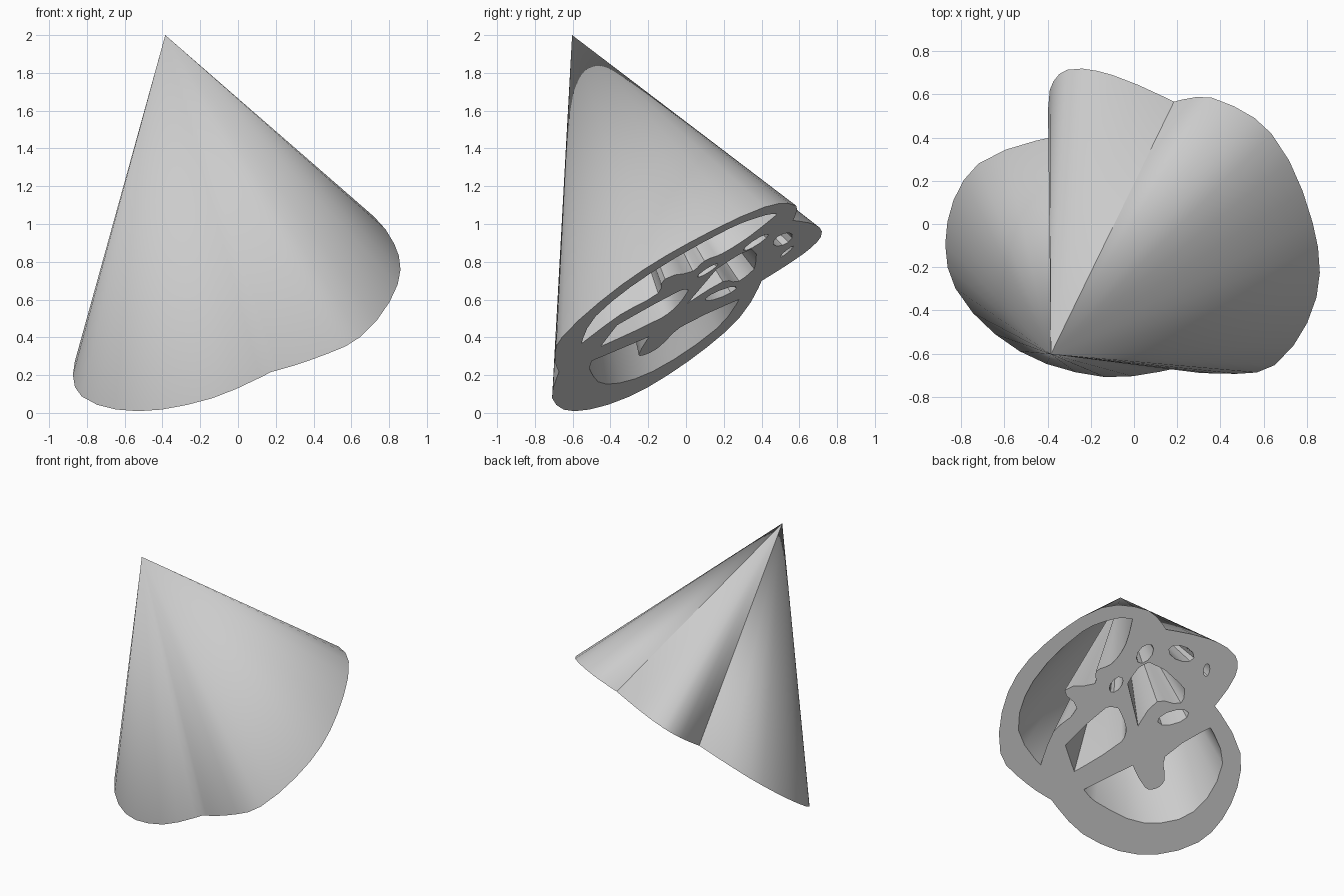
import bpy, bmesh, math
from mathutils import Vector
from mathutils.geometry import interpolate_bezier, tessellate_polygon

if "Cube" in bpy.data.objects:
    bpy.data.objects.remove(bpy.data.objects["Cube"])

APEX = Vector((-0.385, -0.603, 2.0))
STEPS = 3   # facets between neighbouring outline points


def on_base(p):
    """Lift a plan point onto the tilted base plane."""
    return Vector((p.x, p.y, 0.585 + 0.37 * p.x + 0.645 * p.y))


def from_sketch(p):
    """Turn a point in the base's slanted sketch axes into a plan point."""
    return Vector((-0.5688 * p.x - 0.4112 * p.y, 0.4026 * p.x - 0.4580 * p.y, 0))


def smooth_run(points):
    """Rounded curve through the points, without its last point."""
    pts = [Vector((x, y, 0)) for x, y in points]
    tangents = [Vector((0, 0, 0))]
    tangents += [(c - a).normalized() for a, c in zip(pts, pts[2:])] + [tangents[0]]
    out = []
    for i in range(len(pts) - 1):
        a, b = pts[i], pts[i + 1]
        reach = (b - a).length / 3
        out += interpolate_bezier(a, a + tangents[i] * reach, b - tangents[i + 1] * reach,
                                  b, STEPS + 1)[:-1]
    return [Vector((p[0], p[1], 0)) for p in out]


def outline(*runs):
    """Closed outline of rounded runs that meet at sharp corners."""
    loop = []
    for run, following in zip(runs, runs[1:] + runs[:1]):
        loop += smooth_run(run + [following[0]])
    return loop


def eyelet(u, v, long, short, degrees, sides=10):
    """Small oval opening in the sketch axes."""
    c, s = math.cos(math.radians(degrees)), math.sin(math.radians(degrees))
    loop = []
    for i in range(sides):
        t = math.tau * i / sides
        a, b = long * math.cos(t), short * math.sin(t)
        loop.append(Vector((u + a * c - b * s, v + a * s + b * c, 0)))
    return loop


# Three lobes of the rim, meeting at notches
small_lobe = [(-.39, .40), (-.39, .62), (-.31, .714), (-.10, .69)]
right_lobe = [(.185, .566), (.36, .585), (.637, .418), (.827, .007), (.845, -.34),
              (.65, -.654), (.383, -.693)]
left_lobe = [(.176, -.672), (-.134, -.709), (-.53, -.589), (-.827, -.298),
             (-.864, .01), (-.72, .28)]
rim = outline(small_lobe, right_lobe, left_lobe)

# Two crescent openings: a round outer edge and a wavy inner edge
first_crescent = outline(
    [(-.935, .385), (-1.145, .035), (-.985, -.445), (-.485, -.925), (-.14, -1.05)],
    [(.015, -1.04), (-.06, -.79), (-.205, -.60), (-.36, -.53), (-.375, -.41),
     (-.675, -.35), (-.56, -.17), (-.80, .06)])
second_crescent = outline(
    [(-.515, .635)],
    [(-.025, .405), (.095, .63), (.195, .64), (.285, .56), (.30, .325)],
    [(.755, .05), (.865, .405), (.565, .875), (.065, .975), (-.405, .755)])

# Two central gaps
lower_gap = outline([(-.605, .455)], [(-.685, .195), (-.27, -.17)],
                    [(-.15, -.16), (-.08, .03), (-.13, .17)])
upper_gap = outline([(-.05, -.40), (.165, -.61)], [(.51, -.34), (.47, -.20), (.235, -.22)],
                    [(.04, .02)])

# Five eyelets
eyelets = [eyelet(-.165, -.395, .09, .05, -50), eyelet(.13, -.695, .11, .065, -50),
           eyelet(.49, -.69, .13, .075, 20), eyelet(.735, -.52, .065, .03, 100),
           eyelet(.39, -.06, .16, .065, -15)]

openings = [first_crescent, second_crescent, lower_gap, upper_gap] + eyelets
loops = [rim] + [[from_sketch(p) for p in loop] for loop in openings]

# Slanted walls: every outline tapers to the shared tip
bm = bmesh.new()
tip = bm.verts.new(APEX)
base_verts = []
for loop in loops:
    verts = [bm.verts.new(on_base(p)) for p in loop]
    for a, b in zip(verts, verts[1:] + verts[:1]):
        bm.faces.new((a, b, tip))
    base_verts += verts

# Flat pierced base
for tri in tessellate_polygon(loops):
    bm.faces.new([base_verts[i] for i in tri])
bmesh.ops.recalc_face_normals(bm, faces=bm.faces)

mesh = bpy.data.meshes.new("pierced_cone")
bm.to_mesh(mesh)
bm.free()
cone = bpy.data.objects.new("pierced_cone", mesh)
bpy.context.collection.objects.link(cone)

grey = bpy.data.materials.new("plain grey")
grey.diffuse_color = (0.6, 0.6, 0.6, 1)
grey.use_nodes = True
grey.node_tree.nodes["Principled BSDF"].inputs["Base Color"].default_value = grey.diffuse_color
mesh.materials.append(grey)

bpy.context.view_layer.objects.active = cone
cone.select_set(True)
bpy.ops.object.shade_smooth_by_angle(angle=math.radians(30))
